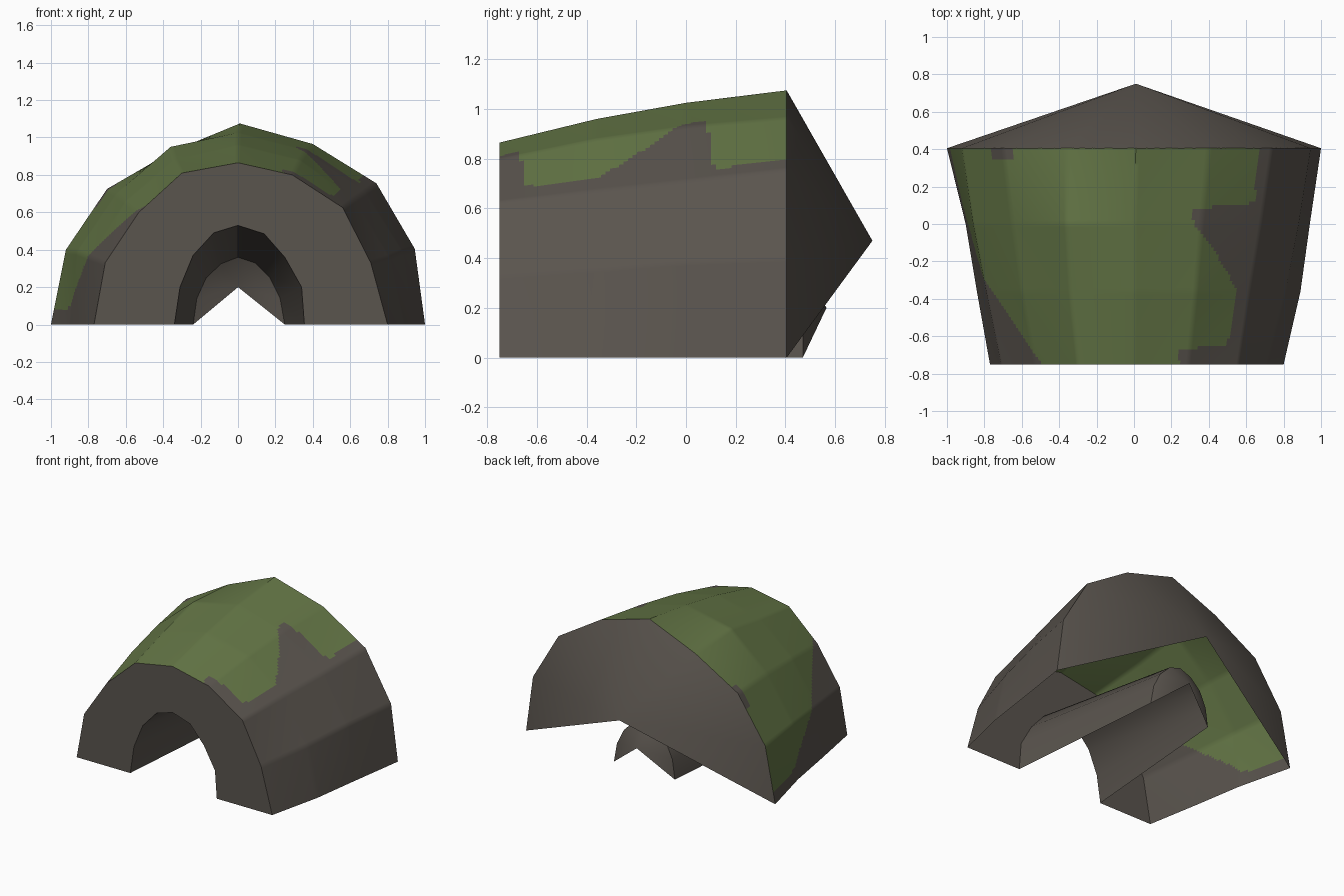
import bpy, bmesh, math

if "Cube" in bpy.data.objects:
    bpy.data.objects.remove(bpy.data.objects["Cube"])


def material(name, rgb):
    m = bpy.data.materials.new(name)
    m.diffuse_color = (*rgb, 1)
    m.use_nodes = True
    m.node_tree.nodes["Principled BSDF"].inputs["Base Color"].default_value = m.diffuse_color
    return m


ROCK = material("grey rock", (0.102, 0.089, 0.076))
MOSS = material("moss green", (0.127, 0.181, 0.061))

# Outer shell cross-sections (x, z), left foot to right foot, at each y
SHELL_Y = [-0.75, -0.36, 0.0, 0.405]
SHELL = [
    [(-.77, 0), (-.71, .33), (-.53, .60), (-.30, .81), (0, .865), (.29, .80), (.56, .625), (.71, .33), (.80, 0)],
    [(-.84, 0), (-.79, .36), (-.60, .66), (-.34, .88), (0, .96), (.33, .88), (.62, .67), (.81, .36), (.89, 0)],
    [(-.90, 0), (-.86, .39), (-.65, .70), (-.36, .95), (0, 1.025), (.36, .93), (.68, .71), (.88, .39), (.94, 0)],
    [(-1, 0), (-.92, .40), (-.70, .725), (-.36, .922), (.01, 1.075), (.40, .965), (.74, .755), (.945, .405), (1, 0)],
]
# Tunnel mouth and tunnel end cross-sections
MOUTH = [(-.34, 0), (-.31, .2), (-.24, .37), (-.13, .49), (0, .53), (.14, .485), (.25, .36), (.34, .2), (.355, 0)]
INNER = [(-.24, 0), (-.22, .14), (-.17, .25), (-.09, .325), (0, .36), (.09, .33), (.17, .25), (.225, .14), (.25, 0)]

# Moss limits: (y, position along the arch, 0 = left foot, 8 = right foot)
LEFT = [(-.75, 2.15), (-.3, 1.0), (.03, .27), (.1, .2), (.42, .2)]
RIGHT = [(-.75, 4.83), (-.67, 4.8), (-.65, 5.68), (-.6, 5.75), (-.36, 5.76), (-.2, 5.4),
         (0, 4.9), (.04, 4.84), (.085, 4.88), (.105, 5.75), (.13, 5.83), (.42, 5.8)]


def limit(table, y):
    for (y0, a), (y1, b) in zip(table, table[1:]):
        if y <= y1:
            return a + (b - a) * (y - y0) / (y1 - y0)
    return table[-1][1]


def ring(profile, y):
    return [(x, y, z) for x, z in profile]


def mix(a, b, t):
    return tuple(p + (q - p) * t for p, q in zip(a, b))


def refine(points, n):
    return [mix(a, b, i / n) for a, b in zip(points, points[1:]) for i in range(n)] + [points[-1]]


def finish(name, bm, rule=None):
    me = bpy.data.meshes.new(name)
    bm.to_mesh(me)
    bm.free()
    me.materials.append(ROCK)
    me.materials.append(MOSS)
    ob = bpy.data.objects.new(name, me)
    bpy.context.collection.objects.link(ob)
    bpy.ops.object.select_all(action='DESELECT')
    ob.select_set(True)
    bpy.context.view_layer.objects.active = ob
    bpy.ops.object.shade_smooth_by_angle(angle=math.radians(35))
    return ob


def loft(name, rings, rule=None):
    bm = bmesh.new()
    rows = [[bm.verts.new(p) for p in r] for r in rings]
    for r0, r1 in zip(rows, rows[1:]):
        for i in range(len(r0) - 1):
            f = bm.faces.new((r0[i], r0[i + 1], r1[i + 1], r1[i]))
            if rule:
                f.material_index = rule(i, f.calc_center_median().y)
    return finish(name, bm)


def fan(name, points, tip):
    bm = bmesh.new()
    vs = [bm.verts.new(p) for p in points]
    t = bm.verts.new(tip)
    for a, b in zip(vs, vs[1:]):
        bm.faces.new((a, b, t))
    return finish(name, bm)


# Mossy outer shell, finely divided so the moss edge can be coloured by rule
N = 20
rows = [refine(ring(p, y), N) for p, y in zip(SHELL, SHELL_Y)]
fine = [[mix(a, b, k / N) for a, b in zip(r0, r1)]
        for r0, r1 in zip(rows, rows[1:]) for k in range(N)] + [rows[-1]]


def mossy(i, y):
    u = (i + 0.5) / N
    bare_spot = y > 0.345 and 1.68 < u < 2.17
    return int(limit(LEFT, y) < u < limit(RIGHT, y) and not bare_spot)


loft("outer_shell", fine, mossy)

# Sloping back of the rock, open underneath
fan("rock_back", ring(SHELL[-1], SHELL_Y[-1]), (0.01, 0.75, 0.47))

# Flat front around the tunnel mouth
loft("rock_front", [ring(MOUTH, -0.75), ring(SHELL[0], -0.75)])

# Tunnel walls and pointed tunnel end
loft("tunnel", [ring(INNER, 0.47), ring(MOUTH, -0.75)])
fan("tunnel_end", ring(INNER, 0.47)[::-1], (0, 0.565, 0.2))
